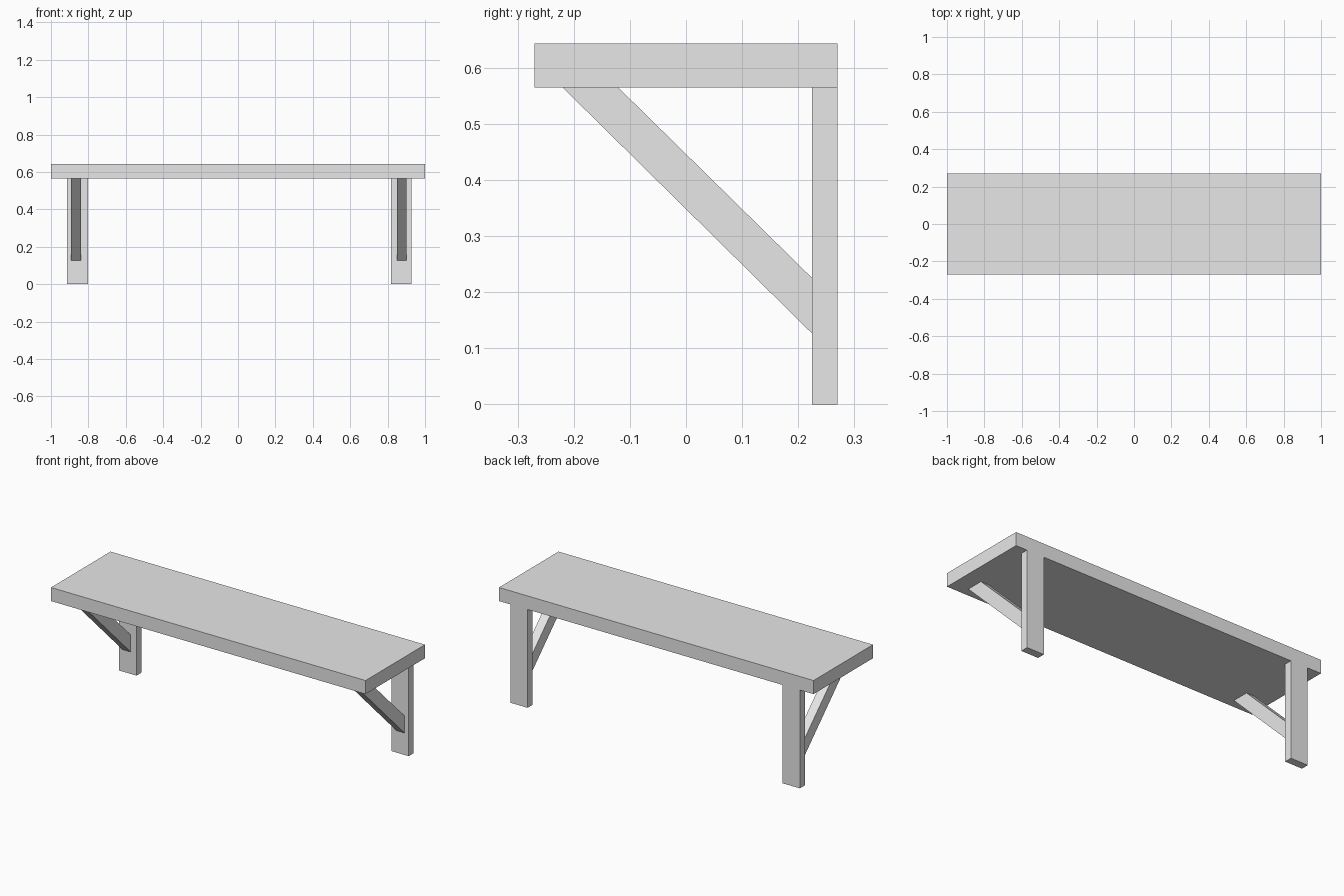
import bpy
import bmesh

cube = bpy.data.objects.get("Cube")
if cube:
    bpy.data.objects.remove(cube, do_unlink=True)

GREY = (0.8, 0.8, 0.8, 1.0)
grey = bpy.data.materials.new("light_grey")
grey.use_nodes = True
grey.diffuse_color = GREY
grey.node_tree.nodes["Principled BSDF"].inputs["Base Color"].default_value = GREY


def board(name, profile, x_center, width):
    """Extrude a (y, z) side profile along x into a solid board."""
    bm = bmesh.new()
    x0 = x_center - width / 2
    face = bm.faces.new([bm.verts.new((x0, y, z)) for y, z in profile])
    result = bmesh.ops.extrude_face_region(bm, geom=[face])
    moved = [v for v in result["geom"] if isinstance(v, bmesh.types.BMVert)]
    bmesh.ops.translate(bm, verts=moved, vec=(width, 0, 0))
    bmesh.ops.recalc_face_normals(bm, faces=bm.faces)
    mesh = bpy.data.meshes.new(name)
    bm.to_mesh(mesh)
    bm.free()
    mesh.materials.append(grey)
    obj = bpy.data.objects.new(name, mesh)
    bpy.context.collection.objects.link(obj)
    return obj


def rectangle(y0, y1, z0, z1):
    return [(y0, z0), (y1, z0), (y1, z1), (y0, z1)]


DEPTH, TOP, UNDERSIDE, LEG_FRONT = 0.27, 0.643, 0.565, 0.225

# Table top
board("shelf_top", rectangle(-DEPTH, DEPTH, UNDERSIDE, TOP), 0, 2)

# Back legs with diagonal braces, slightly off-centre as built
brace = [(-0.22, UNDERSIDE), (-0.121, UNDERSIDE), (LEG_FRONT, 0.225), (LEG_FRONT, 0.126)]
for side, leg_x, brace_x in (("right", -0.858, -0.866), ("left", 0.873, 0.876)):
    board(f"{side}_leg", rectangle(LEG_FRONT, DEPTH, 0, UNDERSIDE), leg_x, 0.11)
    board(f"{side}_brace", brace, brace_x, 0.052)
